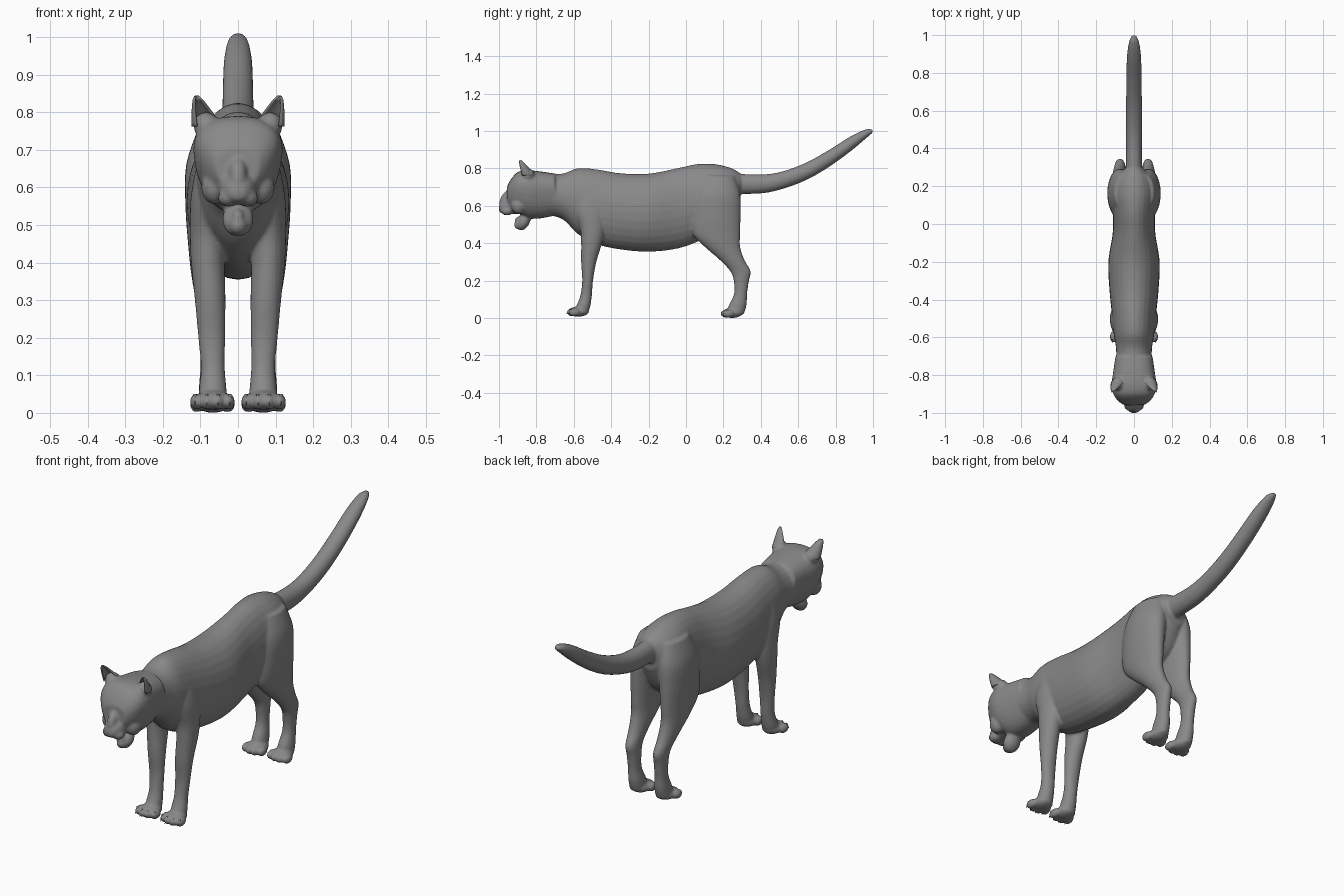
import bpy, bmesh, math
from mathutils import Vector, Matrix

cube = bpy.data.objects.get("Cube")
if cube:
    bpy.data.objects.remove(cube)

fur = bpy.data.materials.new("grey_fur")
fur.use_nodes = True
GREY = (0.25, 0.25, 0.25, 1)
fur.diffuse_color = GREY
fur.node_tree.nodes["Principled BSDF"].inputs["Base Color"].default_value = GREY


def finish(bm, name):
    bmesh.ops.recalc_face_normals(bm, faces=bm.faces)
    for f in bm.faces:
        f.smooth = True
    me = bpy.data.meshes.new(name)
    bm.to_mesh(me)
    bm.free()
    me.materials.append(fur)
    ob = bpy.data.objects.new(name, me)
    bpy.context.collection.objects.link(ob)
    return ob


def spline(rows, steps=5):
    """Catmull-Rom through the section rows."""
    out = []
    for i in range(len(rows) - 1):
        a, b, c, d = (rows[min(max(k, 0), len(rows) - 1)] for k in range(i - 1, i + 3))
        for j in range(steps):
            t = j / steps
            out.append([q + t / 2 * (r - p + t * (2 * p - 5 * q + 4 * r - s + t * (3 * (q - r) + s - p)))
                        for p, q, r, s in zip(a, b, c, d)])
    return out + [list(rows[-1])]


def loft(bm, axis, rows, side=1, taper=0.0, power=2, n=28):
    """Skin elliptical sections (position, x, other centre, x radius, other radius)."""
    rings = []
    for t, x, c, rx, rc in spline(rows):
        ring = []
        for k in range(n):
            a = 2 * math.pi * k / n
            co, si = (math.copysign(abs(v) ** (2 / power), v) for v in (math.cos(a), math.sin(a)))
            px, pc = side * (x + rx * co * (1 + taper * si)), c + rc * si
            ring.append(bm.verts.new((px, t, pc) if axis == "y" else (px, pc, t)))
        rings.append(ring)
    for r, s in zip(rings, rings[1:]):
        for k in range(n):
            bm.faces.new((r[k], r[(k + 1) % n], s[(k + 1) % n], s[k]))
    bm.faces.new(rings[0])
    bm.faces.new(rings[-1])


def ball(bm, loc, size, tilt=0.0, roll=0.0):
    m = (Matrix.Translation(loc) @ Matrix.Rotation(roll, 4, "Y")
         @ Matrix.Rotation(tilt, 4, "X") @ Matrix.Diagonal((*size, 1)))
    bmesh.ops.create_uvsphere(bm, u_segments=24, v_segments=14, radius=1, matrix=m)


TORSO = [(-.76, 0, .665, .095, .11), (-.66, 0, .65, .095, .122), (-.58, 0, .625, .108, .175),
         (-.48, 0, .595, .117, .2), (-.35, 0, .57, .13, .204), (-.2, 0, .563, .136, .209),
         (-.05, 0, .585, .113, .215), (.06, 0, .615, .112, .208), (.16, 0, .64, .12, .182),
         (.24, 0, .66, .1, .142), (.29, 0, .7, .055, .075)]
TAIL = [(.2, 0, .72, .05, .06), (.3, 0, .716, .043, .054), (.42, 0, .718, .042, .05),
        (.52, 0, .738, .042, .047), (.64, 0, .783, .042, .047), (.76, 0, .85, .041, .046),
        (.88, 0, .931, .038, .04), (.96, 0, .983, .028, .025), (1, 0, 1, .012, .008)]
HEAD = [(-.7, 0, .66, .095, .112), (-.78, 0, .658, .106, .126), (-.85, 0, .662, .115, .128),
        (-.9, 0, .672, .106, .108), (-.935, 0, .66, .083, .083), (-.957, 0, .648, .056, .055)]
FORELEG = [(.68, .06, -.52, .045, .07), (.58, .075, -.51, .05, .085), (.48, .08, -.5, .048, .066),
           (.4, .08, -.505, .045, .056), (.3, .074, -.52, .041, .041), (.2, .07, -.526, .036, .029),
           (.12, .067, -.534, .032, .031), (.06, .067, -.55, .037, .038), (.025, .067, -.56, .036, .036)]
HINDLEG = [(.76, .055, .17, .05, .09), (.66, .07, .165, .068, .125), (.55, .078, .16, .062, .132),
           (.45, .08, .163, .053, .127), (.38, .08, .195, .046, .095), (.31, .078, .247, .037, .066),
           (.25, .075, .291, .03, .055), (.2, .073, .296, .029, .041), (.13, .072, .292, .028, .035),
           (.07, .07, .277, .034, .047), (.02, .07, .262, .036, .048)]

# Body: overlapping forms fused into one skin
bm = bmesh.new()
loft(bm, "y", TORSO)
loft(bm, "y", TAIL)
loft(bm, "y", HEAD, taper=.2, power=2.4)

# Muzzle, nose, chin and tongue
loft(bm, "y", [(-.9, 0, .605, .065, .05), (-.95, 0, .601, .05, .045),
               (-.985, 0, .591, .034, .032), (-1, 0, .584, .017, .014)])
ball(bm, (0, -.962, .635), (.024, .03, .05), tilt=-.5)
ball(bm, (0, -.988, .59), (.02, .014, .014))
ball(bm, (0, -.868, .515), (.042, .032, .05), tilt=-.5)
ball(bm, (0, -.897, .498), (.024, .022, .024))
ball(bm, (0, -.895, .522), (.016, .024, .02), tilt=.7)

for s in (1, -1):
    # Lip pads, brows, cheeks
    ball(bm, (s * .025, -.957, .572), (.029, .032, .024))
    ball(bm, (s * .052, -.918, .69), (.04, .028, .022), roll=-s * .3)
    ball(bm, (s * .062, -.895, .6), (.036, .04, .045))
    # Ear roots
    ball(bm, (s * .085, -.845, .765), (.034, .036, .035))
    # Legs
    loft(bm, "z", FORELEG, s)
    loft(bm, "z", HINDLEG, s)
    # Paws and toes
    for y, z in ((-.575, .034), (.247, .027)):
        ball(bm, (s * .067, y, z), (.047, .056, .027))
        for k in range(4):
            u = k - 1.5
            ball(bm, (s * (.068 + u * .028), y - .037 + abs(u) * .01, z - .004), (.018, .031, .022))
body = finish(bm, "body")
rem = body.modifiers.new("fuse", "REMESH")
rem.mode = "VOXEL"
rem.voxel_size = .006
rem.use_smooth_shade = True
smo = body.modifiers.new("soften", "SMOOTH")
smo.factor = .5
smo.iterations = 8

for s, label in ((1, "left"), (-1, "right")):
    # Ear: cupped shell, open forward and outward
    bm = bmesh.new()
    rows = []
    for i in range(9):
        v = i / 8
        w = .043 * (1 - v) ** .75 + .005
        base = Vector((.082 + .028 * v, -.845 - .042 * v, .762 + .08 * v))
        row = []
        for j in range(13):
            a = math.radians(-105 + 210 * j / 12)
            d = Matrix.Rotation(-.6, 3, "Z") @ Vector((math.sin(a) * w * .85, math.cos(a) * w * .7, 0))
            p = base + d
            row.append(bm.verts.new((s * p.x, p.y, p.z)))
        rows.append(row)
    for r, q in zip(rows, rows[1:]):
        for j in range(12):
            bm.faces.new((r[j], r[j + 1], q[j + 1], q[j]))
    ear = finish(bm, label + "_ear")
    ear.modifiers.new("thickness", "SOLIDIFY").thickness = .006
    ear.modifiers["thickness"].offset = 0

    # Eye with upper and lower lids
    bm = bmesh.new()
    ball(bm, (s * .048, -.937, .652), (.017, .017, .012), roll=s * -.2)
    finish(bm, label + "_eye")
    bm = bmesh.new()
    for up in (1, -1):
        ball(bm, (s * .048, -.938, .652 + up * .012), (.022, .016, .0045), roll=s * -.2)
    finish(bm, label + "_eyelids")

    # Claws on the front paws
    bm = bmesh.new()
    for k in range(4):
        u = k - 1.5
        m = (Matrix.Translation((s * (.068 + u * .031), -.635 + abs(u) * .01, .034))
             @ Matrix.Rotation(-.6, 4, "X"))
        bmesh.ops.create_cone(bm, cap_ends=True, segments=8, radius1=.001, radius2=.005,
                              depth=.034, matrix=m)
    finish(bm, label + "_claws")
